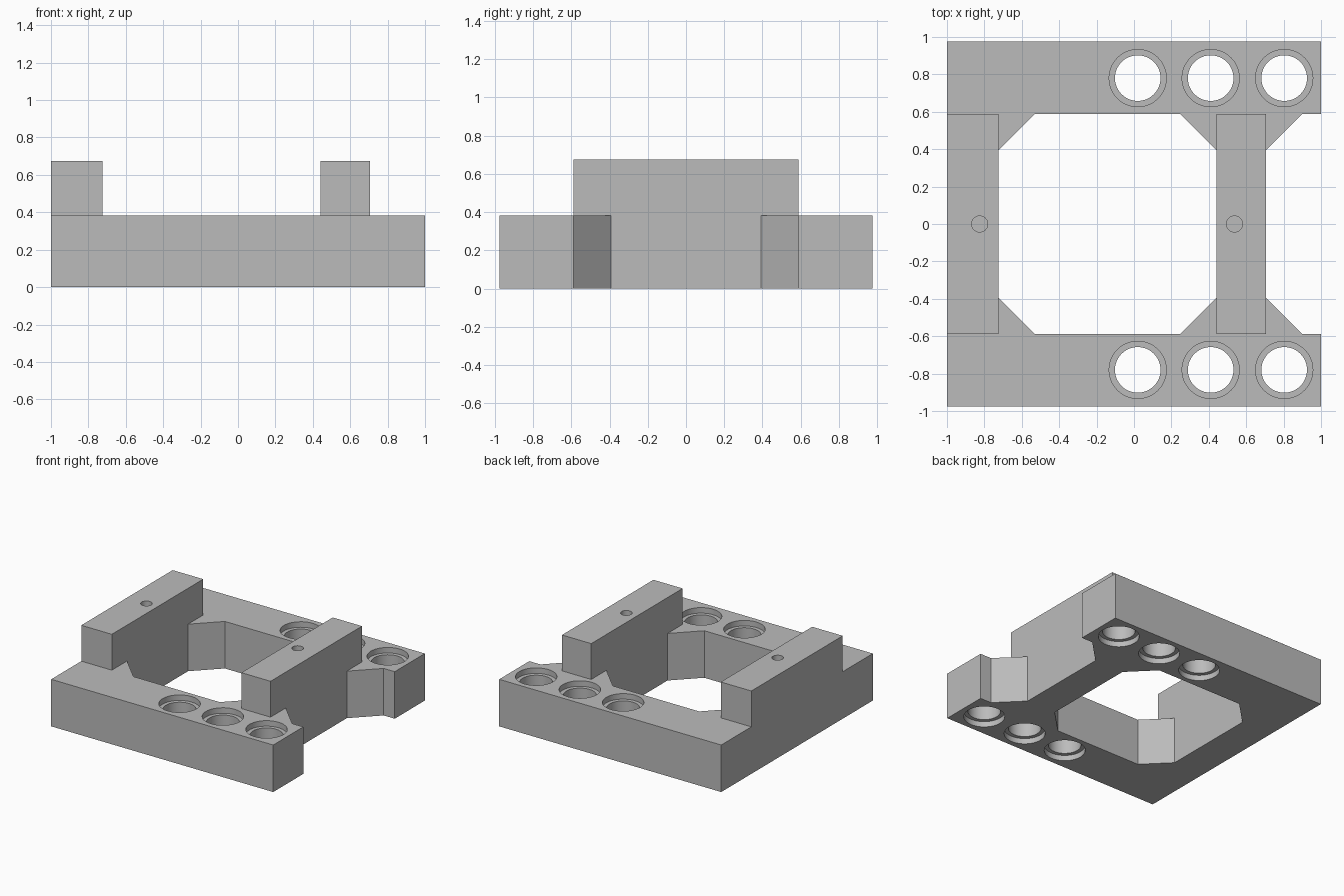
import bpy, bmesh, math

cube = bpy.data.objects.get("Cube")
if cube:
    bpy.data.objects.remove(cube, do_unlink=True)

grey = bpy.data.materials.new("plain grey")
grey.use_nodes = True
COLOR = (0.5, 0.5, 0.5, 1)
grey.diffuse_color = COLOR
grey.node_tree.nodes["Principled BSDF"].inputs["Base Color"].default_value = COLOR

BASE_H, BAR_H = 0.383, 0.675     # rail top, crossbar top
HALF_Y, INNER_Y, CORNER_Y = 0.975, 0.588, 0.393
CHAMFER = INNER_Y - CORNER_Y


def prism(name, outline, z0, z1):
    """Extrude a closed xy outline from z0 to z1."""
    bm = bmesh.new()
    face = bm.faces.new([bm.verts.new((x, y, z0)) for x, y in outline])
    top = bmesh.ops.extrude_face_region(bm, geom=[face])["geom"]
    bmesh.ops.translate(bm, vec=(0, 0, z1 - z0),
                        verts=[v for v in top if isinstance(v, bmesh.types.BMVert)])
    bmesh.ops.recalc_face_normals(bm, faces=bm.faces)
    mesh = bpy.data.meshes.new(name)
    bm.to_mesh(mesh)
    bm.free()
    mesh.materials.append(grey)
    obj = bpy.data.objects.new(name, mesh)
    bpy.context.collection.objects.link(obj)
    return obj


def circle(x, y, r, n=48):
    return [(x + r * math.cos(2 * math.pi * i / n),
             y + r * math.sin(2 * math.pi * i / n)) for i in range(n)]


def mirrored(half):
    """Close an outline by mirroring its +y half."""
    return half + [(x, -y) for x, y in reversed(half)]


def combine(target, tool, operation):
    """Apply one boolean and discard the tool."""
    mod = target.modifiers.new(operation.lower(), 'BOOLEAN')
    mod.operation, mod.solver, mod.object = operation, 'EXACT', tool
    bpy.context.view_layer.objects.active = target
    bpy.ops.object.modifier_apply(modifier=mod.name)
    bpy.data.objects.remove(tool, do_unlink=True)


# Flat frame with an open notch at the +x end
frame = prism("mounting_frame", mirrored([
    (-1, HALF_Y), (1, HALF_Y), (1, INNER_Y),
    (0.705 + CHAMFER, INNER_Y), (0.705, CORNER_Y)]), 0, BASE_H)

# Central window with chamfered corners
window = mirrored([(-0.725, CORNER_Y), (-0.725 + CHAMFER, INNER_Y),
                   (0.442 - CHAMFER, INNER_Y), (0.442, CORNER_Y)])
combine(frame, prism("window_cutter", window, -0.1, 0.5), 'DIFFERENCE')

# Raised crossbars, each with a blind pilot hole
for x0, x1, hole_x in ((-1, -0.725, -0.825), (0.442, 0.705, 0.537)):
    bar = mirrored([(x0, INNER_Y), (x1, INNER_Y)])
    combine(frame, prism("crossbar", bar, BASE_H, BAR_H), 'UNION')
    combine(frame, prism("pilot_cutter", circle(hole_x, 0, 0.043, 32),
                         BAR_H - 0.25, BAR_H + 0.1), 'DIFFERENCE')

# Bolt holes through the rails, counterbored at both ends
for x in (0.02, 0.41, 0.803):
    for y in (-0.78, 0.78):
        for r, z0, z1 in ((0.122, -0.1, 0.5), (0.153, BASE_H - 0.045, 0.5),
                          (0.153, -0.1, 0.045)):
            combine(frame, prism("bolt_cutter", circle(x, y, r), z0, z1), 'DIFFERENCE')

# Smooth bores, crisp edges
bpy.ops.object.select_all(action='DESELECT')
frame.select_set(True)
bpy.context.view_layer.objects.active = frame
bpy.ops.object.shade_smooth_by_angle(angle=math.radians(30))
